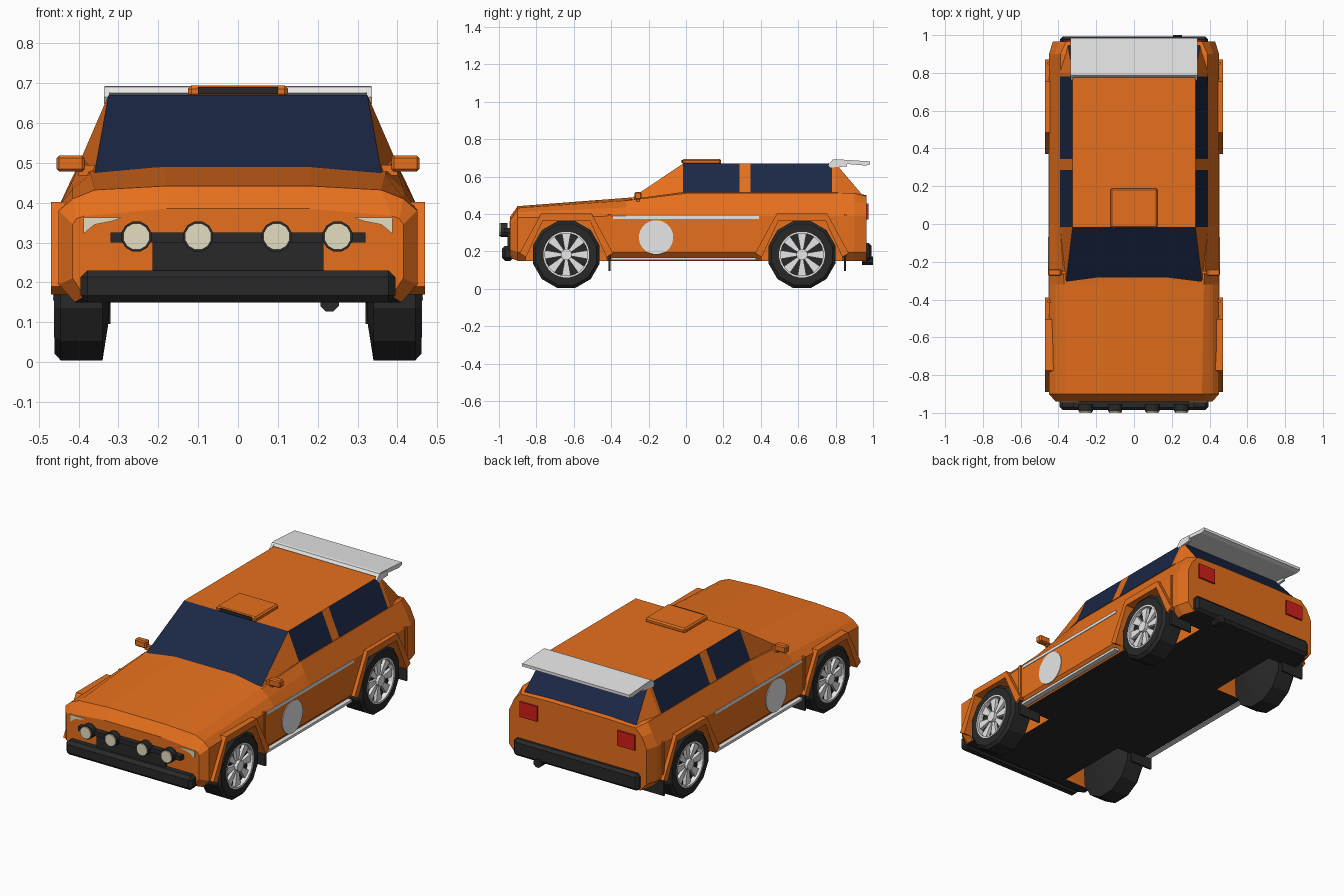
import bpy, bmesh, math
from mathutils import Vector

if "Cube" in bpy.data.objects:
    bpy.data.objects.remove(bpy.data.objects["Cube"])


def material(name, rgb):
    m = bpy.data.materials.new(name)
    m.diffuse_color = (*rgb, 1)
    m.use_nodes = True
    m.node_tree.nodes["Principled BSDF"].inputs["Base Color"].default_value = m.diffuse_color
    return m


ORANGE = material("orange paint", (0.79, 0.16, 0.012))
GLASS = material("navy glass", (0.011, 0.02, 0.06))
BLACK = material("black rubber", (0.022, 0.022, 0.022))
GREY = material("light grey", (0.82, 0.82, 0.82))
CREAM = material("cream lamp", (0.78, 0.73, 0.53))
RED = material("red lamp", (0.64, 0.014, 0.01))


def mesh_object(name, verts, faces, mats, indices=None, bevel=0):
    me = bpy.data.meshes.new(name)
    me.from_pydata(verts, [], faces)
    for m in mats:
        me.materials.append(m)
    if indices:
        for p, i in zip(me.polygons, indices):
            p.material_index = i
    bm = bmesh.new()
    bm.from_mesh(me)
    if bevel:
        bmesh.ops.bevel(bm, geom=bm.edges[:], offset=bevel, segments=1, affect='EDGES')
    bmesh.ops.recalc_face_normals(bm, faces=bm.faces[:])
    bm.to_mesh(me)
    bm.free()
    ob = bpy.data.objects.new(name, me)
    bpy.context.collection.objects.link(ob)
    return ob


def loft(name, rings, mats, bevel=0):
    n = len(rings[0])
    verts = [v for r in rings for v in r]
    faces = [(k * n + i, k * n + (i + 1) % n, (k + 1) * n + (i + 1) % n, (k + 1) * n + i)
             for k in range(len(rings) - 1) for i in range(n)]
    faces += [tuple(range(n))[::-1], tuple(range(len(verts) - n, len(verts)))]
    return mesh_object(name, verts, faces, mats, bevel=bevel)


def prism(name, pts, axis, a, b, mat, bevel=0):
    """Extrude an outline (y,z) along x, or (x,z) along y."""
    put = (lambda t, p: (t, p[0], p[1])) if axis == 'x' else (lambda t, p: (p[0], t, p[1]))
    return loft(name, [[put(t, p) for p in pts] for t in (a, b)], [mat], bevel)


def box(name, x, y, z, mat, bevel=0):
    return prism(name, [(x[0], z[0]), (x[1], z[0]), (x[1], z[1]), (x[0], z[1])], 'y', *y, mat, bevel)


def circle(cx, cz, r, n):
    return [(cx + r * math.cos(2 * math.pi * (i + .5) / n),
             cz + r * math.sin(2 * math.pi * (i + .5) / n)) for i in range(n)]


WHEELS = {"front": -0.64, "rear": 0.62}
ARCH = [(-.215, .17), (-.125, .366), (.125, .366), (.215, .17)]
FLARE = [(.25, .19), (.135, .402), (-.135, .402), (-.25, .19)]

# Lower body: y, bottom x, bottom z, side x, side z, shoulder x, z, edge x, z, top z
sections = [(-.94, .385, .165, .415, .345, .405, .36, .385, .367, .385),
            (-.90, .41, .15, .45, .38, .415, .41, .36, .432, .442),
            (-.32, .41, .15, .45, .39, .415, .435, .37, .472, .486),
            (0, .41, .15, .45, .39, .418, .45, .392, .511, .515),
            (.90, .41, .15, .45, .39, .418, .46, .39, .511, .515),
            (.965, .39, .15, .43, .39, .40, .455, .36, .495, .50)]
rings = []
for y, xb, zb, xs, zs, xh, zh, xt, zt, zc in sections:
    half = [(xb, zb), (xs, zb + .045), (xs, zs), (xh, zh), (xt, zt), (.18, zc)]
    rings.append([(x, y, z) for x, z in half] + [(-x, y, z) for x, z in reversed(half)])
body = loft("body", rings, [ORANGE, BLACK])
for p in body.data.polygons:
    p.material_index = 1 if p.normal.z < -.9 else 0

# Wheel arches cut out of the body
for y in WHEELS.values():
    for s in (-1, 1):
        pts = [(y - .23, .05)] + [(y + a, b) for a, b in ARCH] + [(y + .23, .05)]
        cutter = prism("arch_cutter", pts, 'x', s * .24, s * .6, ORANGE)
        cutter.hide_render = True
        mod = body.modifiers.new("arch", 'BOOLEAN')
        mod.operation, mod.solver, mod.object = 'DIFFERENCE', 'EXACT', cutter
        mod.material_mode = 'TRANSFER'
bpy.context.view_layer.update()
cut = bpy.data.meshes.new_from_object(body.evaluated_get(bpy.context.evaluated_depsgraph_get()))
body.modifiers.clear()
body.data = cut
for ob in [o for o in bpy.data.objects if o.name.startswith("arch_cutter")]:
    bpy.data.objects.remove(ob)

# Cabin: bands of window and pillar along each side
ys = [-.015, .285, .345, .78, .80]
verts, faces, idx = [], [], []
for s in (1, -1):
    verts += [(s * .392, y, .515) for y in ys] + [(s * .325, y, .67) for y in ys]
    verts += [(s * .36, -.305, .475), (s * .35, .945, .50)]
for o in (0, 12):
    faces += [(o + i, o + i + 1, o + i + 6, o + i + 5) for i in range(4)]
    idx += [1, 0, 1, 0]
    faces += [(o + 10, o, o + 5), (o + 4, o + 11, o + 9)]
    idx += [0, 0]
faces += [(5, 6, 7, 8, 9, 21, 20, 19, 18, 17), (10, 5, 17, 22), (9, 11, 23, 21),
          (10, 22, 12, 13, 14, 15, 16, 23, 11, 4, 3, 2, 1, 0)]
idx += [0, 1, 1, 0]
mesh_object("cabin", verts, faces, [ORANGE, GLASS], idx)

# Roof vent and rear wing
box("roof_vent", (-.125, .125), (-.02, .188), (.665, .694), ORANGE, .008)
box("roof_vent_opening", (-.10, .10), (-.024, -.018), (.673, .69), BLACK)
prism("rear_wing", [(.775, .675), (.785, .691), (.80, .693), (.985, .681), (.985, .665), (.96, .659)],
      'x', -.335, .335, GREY)
for s in (-1, 1):
    prism("wing_end", [(.76, .665), (.785, .69), (.86, .685), (.86, .655), (.77, .648)],
          'x', s * .322, s * .336, GREY)

# Wheels: tyre, rim lip, spokes and hub
TYRE = [(.32, 0), (.324, .08), (.34, .185), (.445, .185), (.46, .168), (.46, .122), (.43, .116), (.43, 0)]
LIP = [(.43, .123), (.462, .123), (.462, .114), (.43, .114)]


def revolve(name, profile, s, y, mat, n, closed):
    rings = [[(s * x, y + a, b) for a, b in circle(0, .183, max(r, .001), n)] for x, r in profile]
    if not closed:
        return loft(name, rings, [mat])
    k = len(rings)
    faces = [(j * n + i, j * n + (i + 1) % n, (j + 1) % k * n + (i + 1) % n, (j + 1) % k * n + i)
             for j in range(k) for i in range(n)]
    return mesh_object(name, [v for r in rings for v in r], faces, [mat])


for end, y in WHEELS.items():
    for s in (-1, 1):
        revolve(end + "_tyre", TYRE, s, y, BLACK, 12, False)
        revolve(end + "_rim", LIP, s, y, GREY, 24, True)
        prism(end + "_hub", circle(y, .183, .03, 12), 'x', s * .425, s * .464, GREY)
        for k in range(8):
            t = k * math.pi / 4
            d, w = Vector((math.cos(t), math.sin(t))), Vector((-math.sin(t), math.cos(t)))
            c = Vector((y, .183))
            pts = [c + d * .02 - w * .007, c + d * .116 - w * .024,
                   c + d * .116 + w * .024, c + d * .02 + w * .007]
            prism(end + "_spoke", pts, 'x', s * .425, s * .448, GREY)
        # Flared arch trim
        outline = [(y + a, b) for a, b in ARCH + FLARE]
        verts = [(s * .425, a, b) for a, b in outline] + [(s * .47, a, b) for a, b in outline]
        faces = []
        for i in range(3):
            q = (i, i + 1, 6 - i, 7 - i)
            faces += [q, tuple(v + 8 for v in q)]
        faces += [(i, (i + 1) % 8, (i + 1) % 8 + 8, i + 8) for i in range(8)]
        mesh_object(end + "_flare", verts, faces, [ORANGE])
        # Mud flap and painted panel edge behind each wheel
        box(end + "_mud_flap", sorted((s * .32, s * .46)), (y + .226, y + .236), (.095, .20), BLACK)
        box(end + "_panel_edge", sorted((s * .43, s * .458)), (y + .224, y + .238), (.20, .398), ORANGE)

# Side details: rails, roundel and mirrors
for s in (-1, 1):
    prism("side_stripe", [(-.39, .373), (.39, .373), (.39, .39), (-.39, .39)], 'x', s * .445, s * .453, GREY)
    prism("sill_rail", [(-.40, .154), (.375, .154), (.375, .168), (-.40, .168)], 'x', s * .42, s * .45, GREY)
    prism("door_roundel", circle(-.16, .275, .092, 24), 'x', s * .449, s * .454, GREY)
    box("mirror", sorted((s * .385, s * .455)), (-.275, -.238), (.478, .518), ORANGE, .006)
    box("mirror_arm", sorted((s * .34, s * .40)), (-.265, -.248), (.468, .495), ORANGE)

# Nose: bumper, grille, lamp bar, lamps and headlights
box("front_bumper", (-.395, .395), (-.985, -.92), (.15, .23), BLACK, .017)
box("grille", (-.215, .215), (-.955, -.93), (.225, .31), BLACK)
box("lamp_bar", (-.32, .32), (-.972, -.935), (.30, .325), BLACK)
for x in (-.255, -.10, .097, .25):
    prism("lamp_housing", circle(x, .315, .039, 12), 'y', -.993, -.955, BLACK)
    prism("lamp_lens", circle(x, .315, .034, 12), 'y', -1.0, -.992, CREAM)
for s in (-1, 1):
    pts = [(s * .388, .363), (s * .29, .363), (s * .315, .354), (s * .36, .345), (s * .388, .322)]
    prism("headlight", pts, 'y', -.944, -.937, CREAM)

# Tail: bumper, lights and exhaust
box("rear_bumper", (-.392, .392), (.945, .993), (.15, .245), BLACK, .015)
for s in (-1, 1):
    box("tail_light", sorted((s * .25, s * .36)), (.96, .975), (.37, .455), RED)
prism("exhaust", circle(.23, .15, .025, 8), 'y', .94, 1.0, BLACK)
